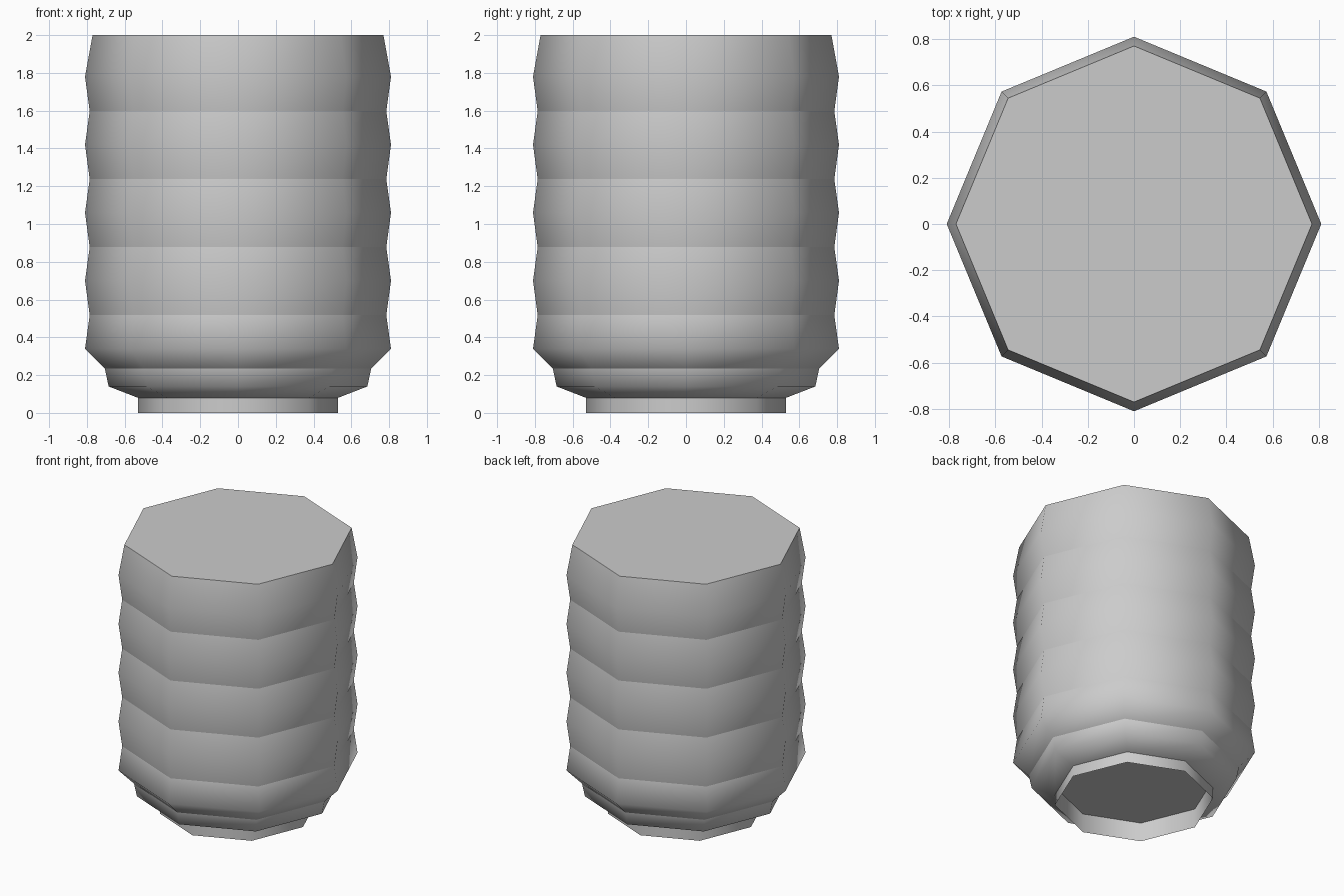
import bpy
import bmesh
from math import cos, sin, tau

cube = bpy.data.objects.get("Cube")
if cube:
    bpy.data.objects.remove(cube, do_unlink=True)

SIDES = 8

grey = bpy.data.materials.new("light_grey")
grey.use_nodes = True
grey.diffuse_color = (0.6, 0.6, 0.6, 1)
grey.node_tree.nodes["Principled BSDF"].inputs["Base Color"].default_value = (0.6, 0.6, 0.6, 1)


def lathe(name, profile, cap_top=True):
    """Turn (radius, height, crease) points into an eight-sided shell."""
    bm = bmesh.new()
    rings = []
    for radius, z, _ in profile:
        rings.append([bm.verts.new((radius * cos(tau * i / SIDES),
                                    radius * sin(tau * i / SIDES), z))
                      for i in range(SIDES)])
    for low, high in zip(rings, rings[1:]):
        for i in range(SIDES):
            j = (i + 1) % SIDES
            bm.faces.new((low[i], low[j], high[j], high[i])).smooth = True
    if cap_top:
        bm.faces.new(rings[-1])
    # Keep the marked rings crisp
    for ring, (_, _, crease) in zip(rings, profile):
        if crease:
            for i in range(SIDES):
                edge = bm.edges.get((ring[i], ring[(i + 1) % SIDES]))
                edge.smooth = False
    mesh = bpy.data.meshes.new(name)
    bm.to_mesh(mesh)
    bm.free()
    mesh.materials.append(grey)
    obj = bpy.data.objects.new(name, mesh)
    bpy.context.collection.objects.link(obj)
    return obj


# Hollow foot ring with a recessed floor
lathe("foot_ring", [(0.53, 0, False), (0.53, 0.14, True)])

# Body: tapered base, then stacked bulges with crisp pinches between them
body = [(0.53, 0.08, True), (0.685, 0.14, False), (0.705, 0.235, True)]
BULGES, STEP = 5, 0.36
for k in range(BULGES):
    body.append((0.81, 0.34 + STEP * k, False))
    if k < BULGES - 1:
        body.append((0.785, 0.517 + STEP * k, True))
body.append((0.77, 2.0, True))
lathe("ribbed_body", body)
